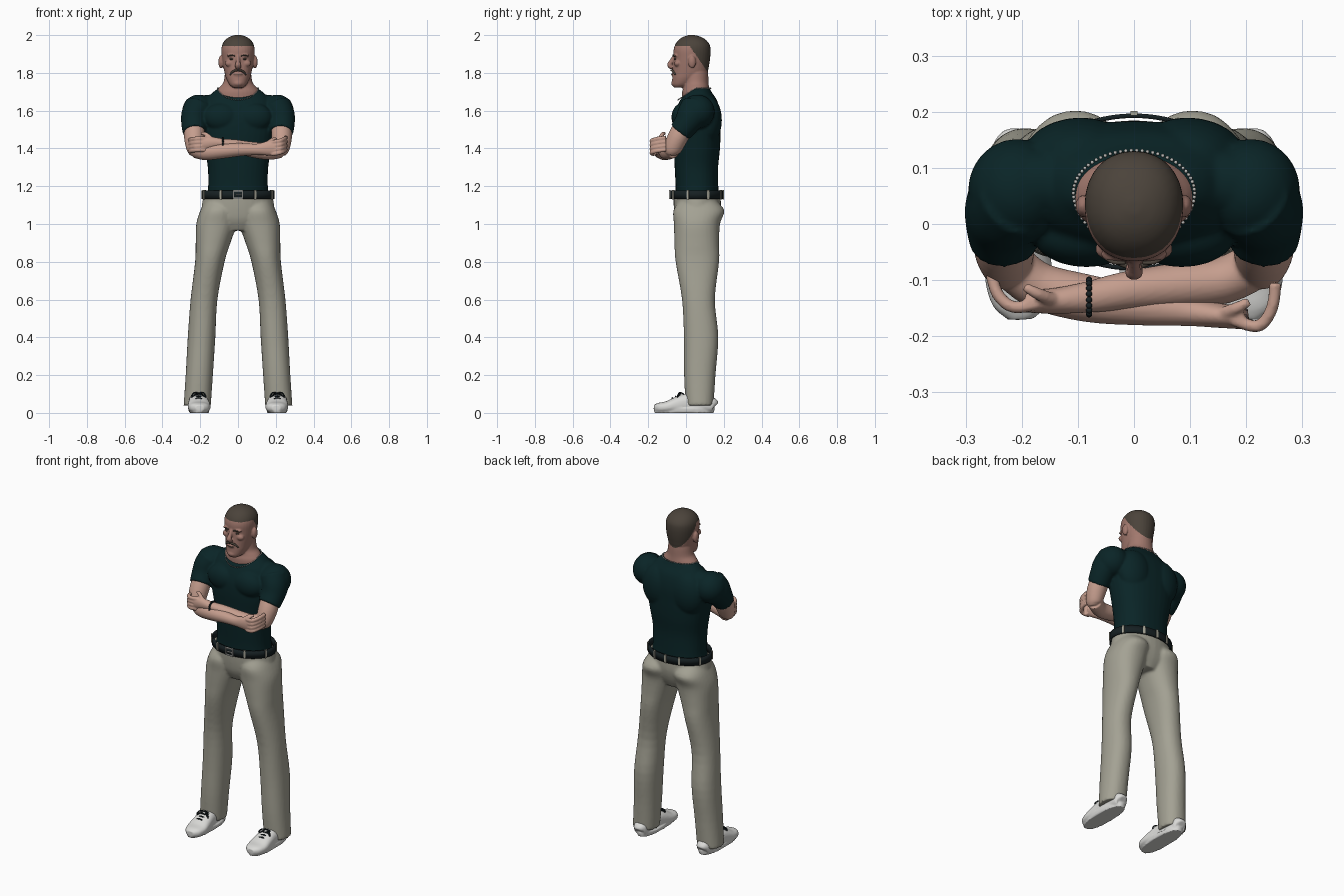
import bpy, bmesh, math
from mathutils import Vector, Matrix


def material(name, r, g, b):
    m = bpy.data.materials.new(name)
    m.diffuse_color = (r, g, b, 1)
    return m


SKIN = material("arm skin", 0.56, 0.34, 0.27)
FACE = material("face skin", 0.36, 0.19, 0.155)
HAIR = material("cropped hair", 0.07, 0.056, 0.043)
SHIRT = material("dark green cloth", 0.003, 0.018, 0.02)
CLOTH = material("stone cloth", 0.37, 0.36, 0.295)
SHOE = material("off white", 0.7, 0.7, 0.68)
BLACK = material("black leather", 0.008, 0.014, 0.016)
SILVER = material("silver", 0.5, 0.5, 0.48)


def catmull(rows, steps):
    out = []
    for i in range(len(rows) - 1):
        p = [rows[max(i - 1, 0)], rows[i], rows[i + 1], rows[min(i + 2, len(rows) - 1)]]
        for s in range(steps):
            t = s / steps
            out.append([0.5 * (2 * b + (c - a) * t + (2 * a - 5 * b + 4 * c - d) * t * t
                               + (3 * b - a - 3 * c + d) * t ** 3) for a, b, c, d in zip(*p)])
    return out + [list(rows[-1])]


def loft(bm, rows, up=None, power=2, n=32, steps=4, cap=True):
    """Rows are (x, y, z, r1, r2). Flat rings when up is None, else rings across the path."""
    rows = catmull(rows, steps)
    pts = [Vector(r[:3]) for r in rows]
    rings = []
    for i, r in enumerate(rows):
        a, b = Vector((1, 0, 0)), Vector((0, 1, 0))
        if up:
            t = (pts[min(i + 1, len(pts) - 1)] - pts[max(i - 1, 0)]).normalized()
            a = t.cross(Vector(up)).normalized()
            b = a.cross(t)
        ring = []
        for k in range(n):
            c, s = math.cos(math.tau * k / n), math.sin(math.tau * k / n)
            u = math.copysign(abs(c) ** (2 / power), c) * max(r[3], 0.001)
            v = math.copysign(abs(s) ** (2 / power), s) * max(r[4], 0.001)
            ring.append(bm.verts.new(pts[i] + a * u + b * v))
        rings.append(ring)
    for p, q in zip(rings, rings[1:]):
        for k in range(n):
            bm.faces.new((p[k], p[(k + 1) % n], q[(k + 1) % n], q[k]))
    if cap:
        bm.faces.new(rings[0])
        bm.faces.new(rings[-1])


def ball(bm, centre, radii):
    bmesh.ops.create_uvsphere(bm, u_segments=24, v_segments=16, radius=1,
                              matrix=Matrix.Translation(centre) @ Matrix.Diagonal((*radii, 1)))


def box(bm, centre, size, turn=0):
    bmesh.ops.create_cube(bm, size=1, matrix=Matrix.Translation(centre)
                          @ Matrix.Rotation(turn, 4, 'Z') @ Matrix.Diagonal((*size, 1)))


def finish(bm, name, mat, voxel=0, smooth=3, flat=False):
    bmesh.ops.recalc_face_normals(bm, faces=bm.faces)
    me = bpy.data.meshes.new(name)
    bm.to_mesh(me)
    bm.free()
    ob = bpy.data.objects.new(name, me)
    bpy.context.collection.objects.link(ob)
    if voxel:  # fuse overlapping volumes into one skin
        m = ob.modifiers.new("fuse", 'REMESH')
        m.mode, m.voxel_size = 'VOXEL', voxel
        m = ob.modifiers.new("soften", 'SMOOTH')
        m.factor, m.iterations = 0.5, smooth
        dg = bpy.context.evaluated_depsgraph_get()
        me = bpy.data.meshes.new_from_object(ob.evaluated_get(dg))
        ob.modifiers.clear()
        ob.data = me
    me.materials.clear()
    me.materials.append(mat)
    for p in me.polygons:
        p.use_smooth = not flat
        p.material_index = 0
    return ob


X, Z = (1, 0, 0), (0, 0, 1)

# shirt: torso, shoulders, chest, back and sleeves
bm = bmesh.new()
loft(bm, [(0, .06, 1.13, .165, .115), (0, .058, 1.2, .158, .113), (0, .055, 1.3, .16, .115),
          (0, .058, 1.4, .177, .122), (0, .057, 1.5, .195, .126), (0, .06, 1.58, .2, .122),
          (0, .066, 1.65, .175, .1), (0, .068, 1.695, .135, .07), (0, .066, 1.718, .105, .06)], power=2.3)
loft(bm, [(-.21, .07, 1.625, .06, .055), (0, .075, 1.635, .06, .055), (.21, .07, 1.625, .06, .055)], up=Z)
for s in (-1, 1):
    ball(bm, (s * .085, -.02, 1.565), (.095, .057, .075))
    ball(bm, (s * .095, .115, 1.55), (.105, .075, .13))
    ball(bm, (s * .208, .06, 1.595), (.088, .092, .09))
    loft(bm, [(s * .205, .055, 1.62, .082, .08), (s * .228, .03, 1.575, .08, .073),
              (s * .233, .002, 1.53, .068, .067), (s * .23, -.03, 1.487, .061, .063)], up=X)
finish(bm, "shirt", SHIRT, .007)

# trousers: pelvis and two legs
bm = bmesh.new()
loft(bm, [(0, .058, 1.15, .183, .125), (0, .06, 1.08, .193, .124), (0, .058, 1.02, .185, .112),
          (0, .058, .965, .1, .085)])
for s in (-1, 1):
    loft(bm, [(s * .095, .064, 1.12, .08, .1), (s * .104, .068, 1.07, .096, .135),
              (s * .114, .058, 1.0, .107, .122), (s * .132, .057, .9, .092, .118),
              (s * .149, .06, .8, .078, .115), (s * .18, .066, .6, .071, .087),
              (s * .193, .08, .4, .073, .091), (s * .205, .073, .2, .072, .083),
              (s * .216, .072, .04, .072, .074)], power=2.2)
finish(bm, "trousers", CLOTH, .008)

# belt with loops and buckle
bm = bmesh.new()
loft(bm, [(0, .057, 1.133, .189, .136), (0, .057, 1.178, .189, .136)], n=64, steps=1, cap=False)
belt = finish(bm, "belt", BLACK)
m = belt.modifiers.new("thickness", 'SOLIDIFY')
m.thickness, m.offset = .008, 0
bm = bmesh.new()
for d in (20, 62, 118, 160, 205, 245, 270, 295, 335):
    a = math.radians(d + 180)
    box(bm, (.193 * math.cos(a), .057 + .14 * math.sin(a), 1.156), (.008, .012, .05), a)
finish(bm, "belt_loops", CLOTH, flat=True)
bm = bmesh.new()
for s in (-1, 1):
    box(bm, (s * .023, -.086, 1.156), (.006, .008, .046))
    box(bm, (0, -.086, 1.156 + s * .02), (.05, .008, .006))
box(bm, (.004, -.088, 1.156), (.03, .006, .005))
finish(bm, "buckle", SILVER, flat=True)

# arms folded across the chest, one list of forearm rows per side
forearms = {
    -1: [(-.222, -.07, 1.395, .042, .046), (-.17, -.11, 1.383, .042, .045), (-.08, -.133, 1.388, .042, .041),
         (.02, -.147, 1.394, .034, .034), (.1, -.157, 1.395, .025, .03), (.15, -.163, 1.4, .022, .037),
         (.2, -.168, 1.405, .02, .043)],
    1: [(.222, -.07, 1.395, .042, .046), (.16, -.1, 1.385, .042, .045), (.07, -.11, 1.395, .04, .041),
        (-.02, -.12, 1.415, .034, .033), (-.08, -.13, 1.428, .028, .024), (-.14, -.137, 1.43, .023, .032),
        (-.19, -.138, 1.425, .02, .038)]}
for s, rows in forearms.items():
    bm = bmesh.new()
    loft(bm, [(s * .23, -.015, 1.51, .054, .054), (s * .231, -.045, 1.455, .054, .054),
              (s * .227, -.072, 1.395, .047, .044), (s * .222, -.078, 1.37, .03, .03)], up=X)
    loft(bm, rows, up=Z)
    for k in range(4):  # fingers wrapped round the other upper arm
        if s < 0:
            z = 1.37 + k * .021
            path = [(.18, -.172, z), (.222, -.182, z + .008), (.246, -.15, z + .018), (.252, -.105, z + .024)]
        else:
            z = 1.392 + k * .02
            path = [(-.17, -.142, z), (-.215, -.148, z), (-.243, -.125, z - .004), (-.255, -.085, z - .008)]
        loft(bm, [(*p, .011, .0115) for p in path], up=Z, n=12)
    w = rows[-2]
    loft(bm, [(w[0], w[1], w[2] + .02, .012, .012), (w[0] - s * .03, w[1] + .012, w[2] + .045, .011, .011),
              (w[0] - s * .055, w[1] + .025, w[2] + .05, .008, .008)], up=Z, n=12)
    finish(bm, "folded_arm_left" if s > 0 else "folded_arm_right", SKIN, .0045, 2)

# bead bracelet
bm = bmesh.new()
for k in range(18):
    a = math.tau * k / 18
    ball(bm, (-.08, -.13 + .031 * math.cos(a), 1.428 + .028 * math.sin(a)), (.0055, .0055, .0055))
finish(bm, "bracelet", BLACK)

# head and neck
bm = bmesh.new()
loft(bm, [(0, .05, 1.64, .115, .07), (0, .052, 1.695, .114, .073), (0, .054, 1.722, .1, .068),
          (0, .053, 1.75, .077, .066), (0, .052, 1.8, .069, .065), (0, .05, 1.85, .06, .06)])
skull = [(1.722, .026, -.062, -.01), (1.738, .045, -.073, .03), (1.77, .062, -.073, .08),
         (1.8, .071, -.071, .112), (1.84, .079, -.068, .122), (1.88, .085, -.066, .128),
         (1.92, .088, -.066, .13), (1.95, .083, -.057, .125), (1.975, .067, -.038, .105),
         (1.992, .042, -.012, .075), (2.001, .012, .018, .042)]
loft(bm, [(0, (f + b) / 2, z, rx, (b - f) / 2) for z, rx, f, b in skull], power=2.15)
loft(bm, [(0, -.058, 1.893, .01, .009), (0, -.077, 1.862, .011, .011), (0, -.088, 1.842, .012, .016),
          (0, -.074, 1.826, .011, .015)], up=X, n=16)
for s in (-1, 1):
    ball(bm, (s * .09, .032, 1.858), (.014, .02, .034))
    ball(bm, (s * .034, -.054, 1.892), (.026, .014, .008))
    ball(bm, (s * .045, -.045, 1.85), (.024, .018, .018))
ball(bm, (0, -.064, 1.745), (.024, .014, .016))
ball(bm, (0, -.068, 1.792), (.024, .009, .01))
head = finish(bm, "head", FACE, .0045, 2)
head.data.materials.append(HAIR)
for p in head.data.polygons:
    x, y, z = p.center
    ear = abs(x) > .086 and y < .056 and z < 1.9
    if z > 1.942 - 1.45 * max(0, y - .02) and not ear and z > 1.785:
        p.material_index = 1

# eyes, brows, moustache and mouth line
bm = bmesh.new()
for s in (-1, 1):
    ball(bm, (s * .034, -.057, 1.873), (.012, .006, .005))
    loft(bm, [(s * .055, -.058, 1.889, .003, .003), (s * .036, -.068, 1.894, .004, .004),
              (s * .016, -.069, 1.89, .003, .003)], up=Z, n=10)
loft(bm, [(-.042, -.056, 1.79, .004, .004), (-.026, -.068, 1.808, .006, .006), (0, -.076, 1.814, .006, .005),
          (.026, -.068, 1.808, .006, .006), (.042, -.056, 1.79, .004, .004)], up=Z, n=12)
loft(bm, [(-.022, -.07, 1.793, .003, .002), (0, -.077, 1.793, .003, .002), (.022, -.07, 1.793, .003, .002)], up=Z, n=8)
finish(bm, "facial_hair_and_eyes", HAIR)

# bead necklace
bm = bmesh.new()
for k in range(70):
    a = math.tau * k / 70
    drop = max(0, -math.sin(a))
    ball(bm, (.108 * math.cos(a), .055 + (.076 + .022 * drop) * math.sin(a), 1.719 - .062 * drop ** 1.3),
         (.0032, .0032, .0032))
finish(bm, "necklace", SILVER)

# shoes and laces
for s, side in ((-1, "right"), (1, "left")):
    bm = bmesh.new()
    loft(bm, [(s * .212, .154, .036, .02, .02), (s * .212, .14, .042, .04, .04), (s * .211, .06, .05, .048, .05),
              (s * .209, .0, .051, .052, .051), (s * .207, -.05, .042, .057, .042),
              (s * .205, -.1, .031, .06, .031), (s * .203, -.145, .027, .048, .026),
              (s * .202, -.17, .026, .022, .016)], up=Z, power=2.5)
    loft(bm, [(s * .207, -.01, 0, .052, .158), (s * .207, -.01, .024, .056, .162)], power=2.4, steps=1)
    finish(bm, "shoe_" + side, SHOE, .005, 2)
    bm = bmesh.new()
    for k in range(4):
        y, z = -.012 - k * .019, .103 - k * .008
        loft(bm, [(s * .209 - .036, y, z - .018, .004, .004), (s * .208, y - .004, z, .004, .004),
                  (s * .209 + .036, y, z - .018, .004, .004)], up=Z, n=8)
    for d in (-1, 1):
        loft(bm, [(s * .208, -.02, .104, .004, .004), (s * .208 + d * .025, -.035, .106, .004, .004),
                  (s * .208 + d * .038, -.045, .085, .004, .004), (s * .208 + d * .01, -.03, .1, .004, .004)],
             up=Z, n=8)
    finish(bm, "laces_" + side, BLACK)
